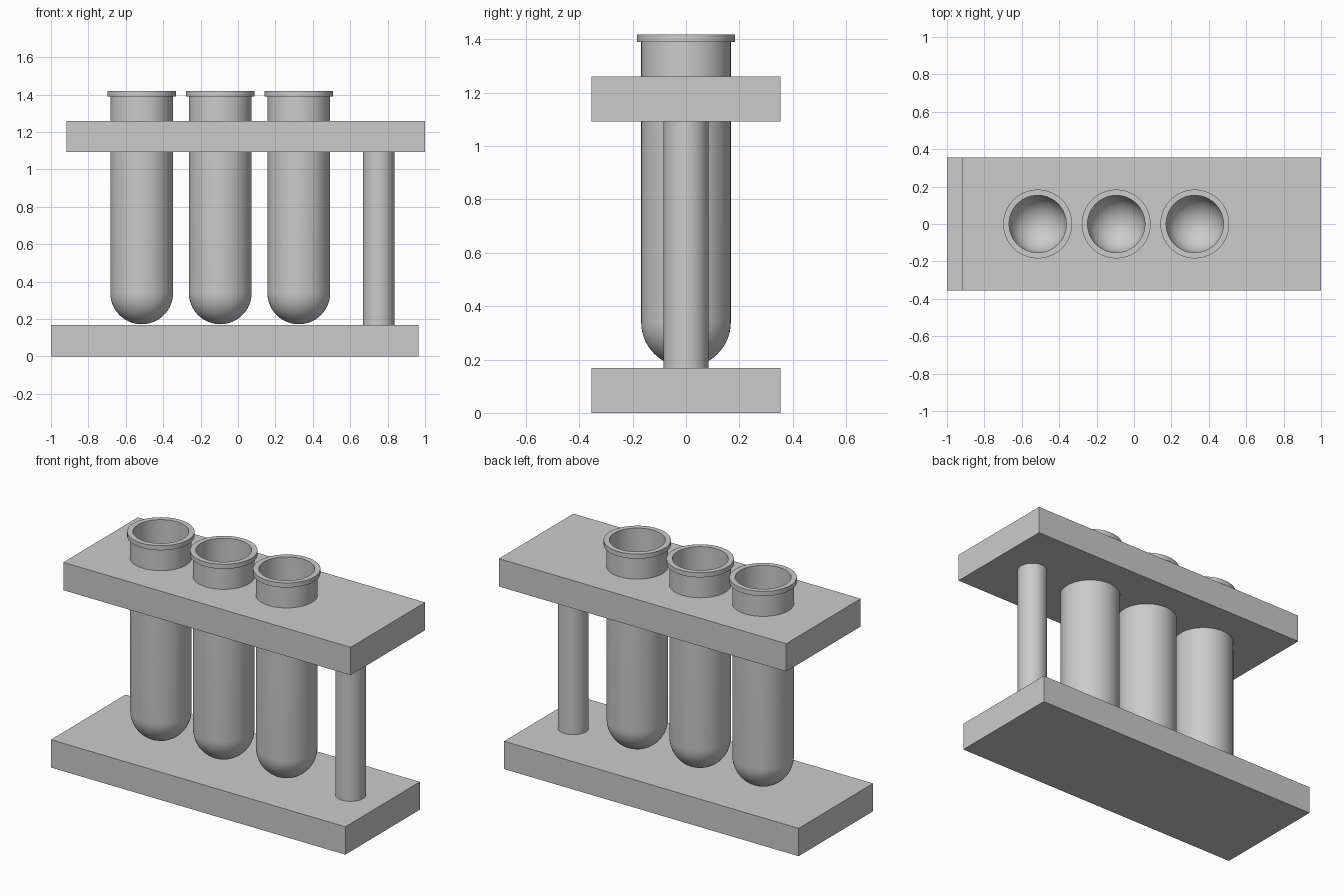
import bpy, bmesh, math
from mathutils import Vector

if "Cube" in bpy.data.objects:
    bpy.data.objects.remove(bpy.data.objects["Cube"])

TUBE_X = (-0.515, -0.095, 0.325)
R, INNER, RIM = 0.168, 0.153, 0.184
BASE_TOP, SHELF_LOW, SHELF_TOP = 0.168, 1.092, 1.26
RIM_LOW, TOP = 1.39, 1.418


def box(name, x0, x1, z0, z1, half_y=0.355):
    bpy.ops.mesh.primitive_cube_add(size=1, location=((x0 + x1) / 2, 0, (z0 + z1) / 2))
    ob = bpy.context.object
    ob.name = name
    ob.scale = (x1 - x0, 2 * half_y, z1 - z0)
    bpy.ops.object.transform_apply(location=False, rotation=False, scale=True)
    return ob


def cylinder(name, x, r, z0, z1):
    bpy.ops.mesh.primitive_cylinder_add(vertices=64, radius=r, depth=z1 - z0,
                                        location=(x, 0, (z0 + z1) / 2))
    ob = bpy.context.object
    ob.name = name
    bpy.ops.object.shade_smooth_by_angle(angle=math.radians(30))
    return ob


def lathe(name, x, profile, steps=64):
    bm = bmesh.new()
    verts = [bm.verts.new((r, 0, z)) for r, z in profile]
    edges = [bm.edges.new(pair) for pair in zip(verts, verts[1:])]
    bmesh.ops.spin(bm, geom=verts + edges, cent=Vector(), axis=(0, 0, 1),
                   angle=math.tau, steps=steps, use_duplicate=False)
    bmesh.ops.remove_doubles(bm, verts=bm.verts, dist=1e-4)
    bmesh.ops.recalc_face_normals(bm, faces=bm.faces)
    mesh = bpy.data.meshes.new(name)
    bm.to_mesh(mesh)
    bm.free()
    ob = bpy.data.objects.new(name, mesh)
    bpy.context.collection.objects.link(ob)
    ob.location.x = x
    bpy.ops.object.select_all(action='DESELECT')
    ob.select_set(True)
    bpy.context.view_layer.objects.active = ob
    bpy.ops.object.shade_smooth_by_angle(angle=math.radians(30))
    return ob


def bowl(r, n=14):
    """Quarter arc from the bottom pole up to the straight wall."""
    zc = BASE_TOP + 0.004 + R
    return [(r * math.sin(a), zc - r * math.cos(a))
            for a in (i * math.pi / 2 / n for i in range(n + 1))]


# Base, upper shelf and the single support post
box("base", -1.0, 0.965, 0, BASE_TOP)
shelf = box("upper_shelf", -0.917, 1.0, SHELF_LOW, SHELF_TOP)
cylinder("support_post", 0.752, 0.084, BASE_TOP, SHELF_LOW)

# Hollow round-bottomed tubes with a lip, each in its own hole
profile = (bowl(R) + [(R, RIM_LOW), (RIM, RIM_LOW), (RIM, TOP), (INNER, TOP), (INNER, RIM_LOW)]
           + bowl(INNER)[::-1])
for i, x in enumerate(TUBE_X, 1):
    cutter = cylinder(f"hole_cutter_{i}", x, R + 0.001, SHELF_LOW - 0.1, SHELF_TOP + 0.1)
    cutter.hide_render = True
    cutter.hide_set(True)
    cut = shelf.modifiers.new(f"hole_{i}", 'BOOLEAN')
    cut.operation, cut.solver, cut.object = 'DIFFERENCE', 'EXACT', cutter
    lathe(f"test_tube_{i}", x, profile)
